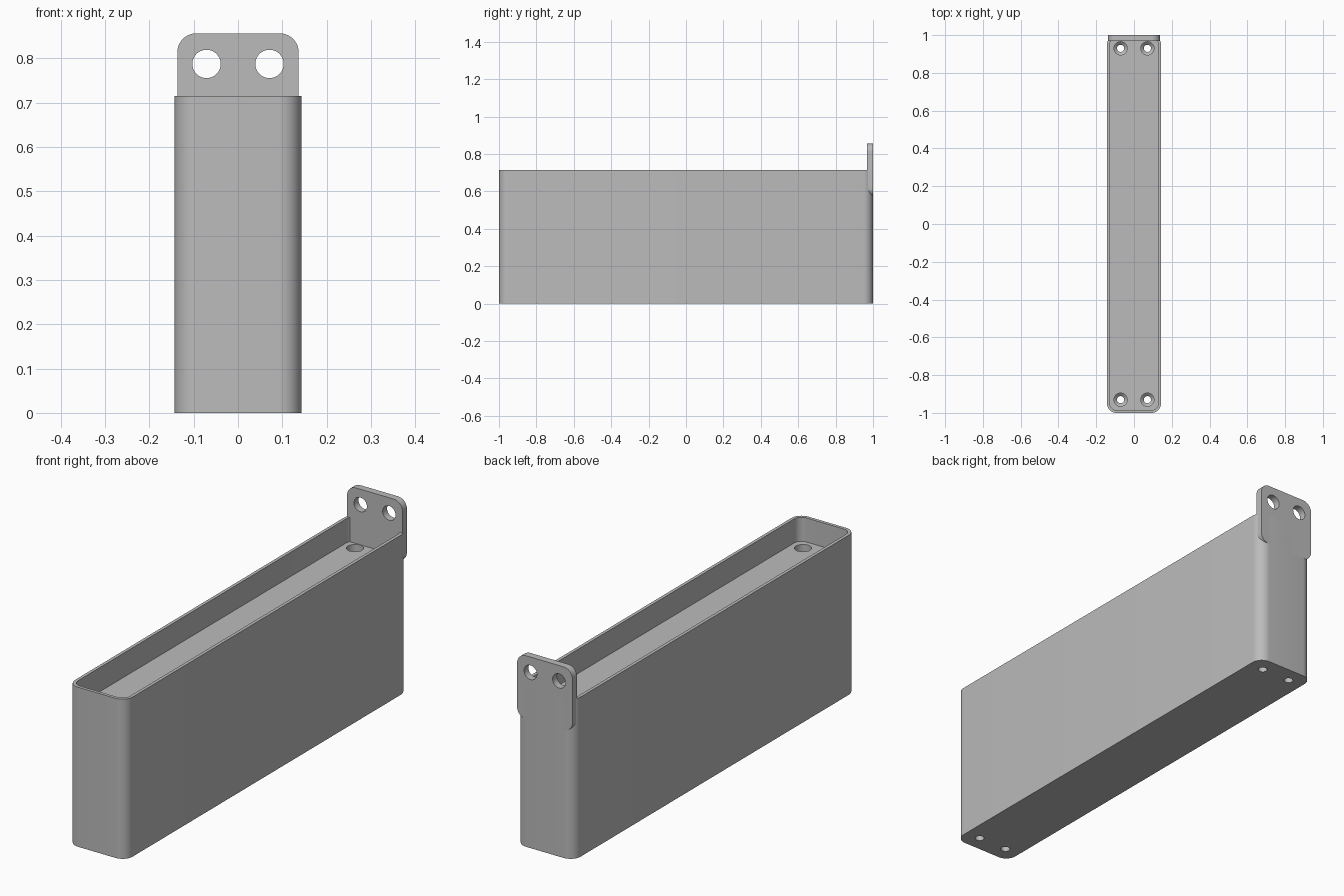
import bpy, bmesh, math
from mathutils import Vector

cube = bpy.data.objects.get("Cube")
if cube:
    bpy.data.objects.remove(cube, do_unlink=True)

grey = bpy.data.materials.new("plain_grey")
grey.use_nodes = True
grey.diffuse_color = (0.5, 0.5, 0.5, 1)
grey.node_tree.nodes["Principled BSDF"].inputs["Base Color"].default_value = (0.5, 0.5, 0.5, 1)


def rounded(u0, u1, v0, v1, r, steps=10):
    """Counter-clockwise rounded rectangle outline."""
    centres = [(u1 - r, v1 - r), (u0 + r, v1 - r), (u0 + r, v0 + r), (u1 - r, v0 + r)]
    pts = []
    for q, (cu, cv) in enumerate(centres):
        for i in range(steps + 1):
            a = math.pi / 2 * (q + i / steps)
            pts.append((cu + r * math.cos(a), cv + r * math.sin(a)))
    return pts


def circle(u, v, r, n=40):
    return [(u + r * math.cos(2 * math.pi * i / n), v + r * math.sin(2 * math.pi * i / n))
            for i in range(n)]


def loft(name, rings):
    """Closed solid through rings of points, capped at both ends."""
    bm = bmesh.new()
    loops = [[bm.verts.new(p) for p in ring] for ring in rings]
    for a, b in zip(loops, loops[1:]):
        for i in range(len(a)):
            j = (i + 1) % len(a)
            bm.faces.new((a[i], a[j], b[j], b[i]))
    bm.faces.new(loops[0])
    bm.faces.new(loops[-1])
    bmesh.ops.recalc_face_normals(bm, faces=bm.faces)
    mesh = bpy.data.meshes.new(name)
    bm.to_mesh(mesh)
    bm.free()
    mesh.materials.append(grey)
    obj = bpy.data.objects.new(name, mesh)
    bpy.context.collection.objects.link(obj)
    return obj


def flat(outline, z):
    return [Vector((u, v, z)) for u, v in outline]


def upright(outline, y):
    return [Vector((u, y, v)) for u, v in outline]


def select(obj):
    bpy.ops.object.select_all(action='DESELECT')
    obj.select_set(True)
    bpy.context.view_layer.objects.active = obj


def cut(obj, cutter):
    select(obj)
    mod = obj.modifiers.new("cut", 'BOOLEAN')
    mod.operation = 'DIFFERENCE'
    mod.solver = 'EXACT'
    mod.object = cutter
    bpy.ops.object.modifier_apply(modifier=mod.name)
    bpy.data.objects.remove(cutter, do_unlink=True)


W, H, FLOOR, WALL, R = 0.143, 0.715, 0.607, 0.0145, 0.05

# Long body with a shallow tray on top
outer = rounded(-W, W, -1, 1, R)
inner = rounded(-W + WALL, W - WALL, -1 + WALL, 1 - WALL, R - WALL)
body = loft("body", [flat(outer, 0), flat(outer, H)])
cut(body, loft("tray_cutter", [flat(inner, FLOOR), flat(inner, H + 0.1)]))

# Stepped screw holes down through the body
for x in (-0.071, 0.071):
    for y in (-0.93, 0.93):
        steps = [(0.019, -0.1), (0.019, 0.03), (0.035, 0.045), (0.035, FLOOR + 0.05)]
        cut(body, loft("screw_hole_cutter", [flat(circle(x, y, r), z) for r, z in steps]))

# Mounting plate at the back with two round holes
outline = rounded(-0.137, 0.137, 0.573, 0.856, 0.043)
plate = loft("mounting_plate", [upright(outline, 0.968), upright(outline, 1.0)])
for x in (-0.071, 0.071):
    hole = circle(x, 0.787, 0.032)
    cut(plate, loft("plate_hole_cutter", [upright(hole, 0.9), upright(hole, 1.1)]))

for obj in (body, plate):
    select(obj)
    bpy.ops.object.shade_smooth_by_angle(angle=math.radians(30))
